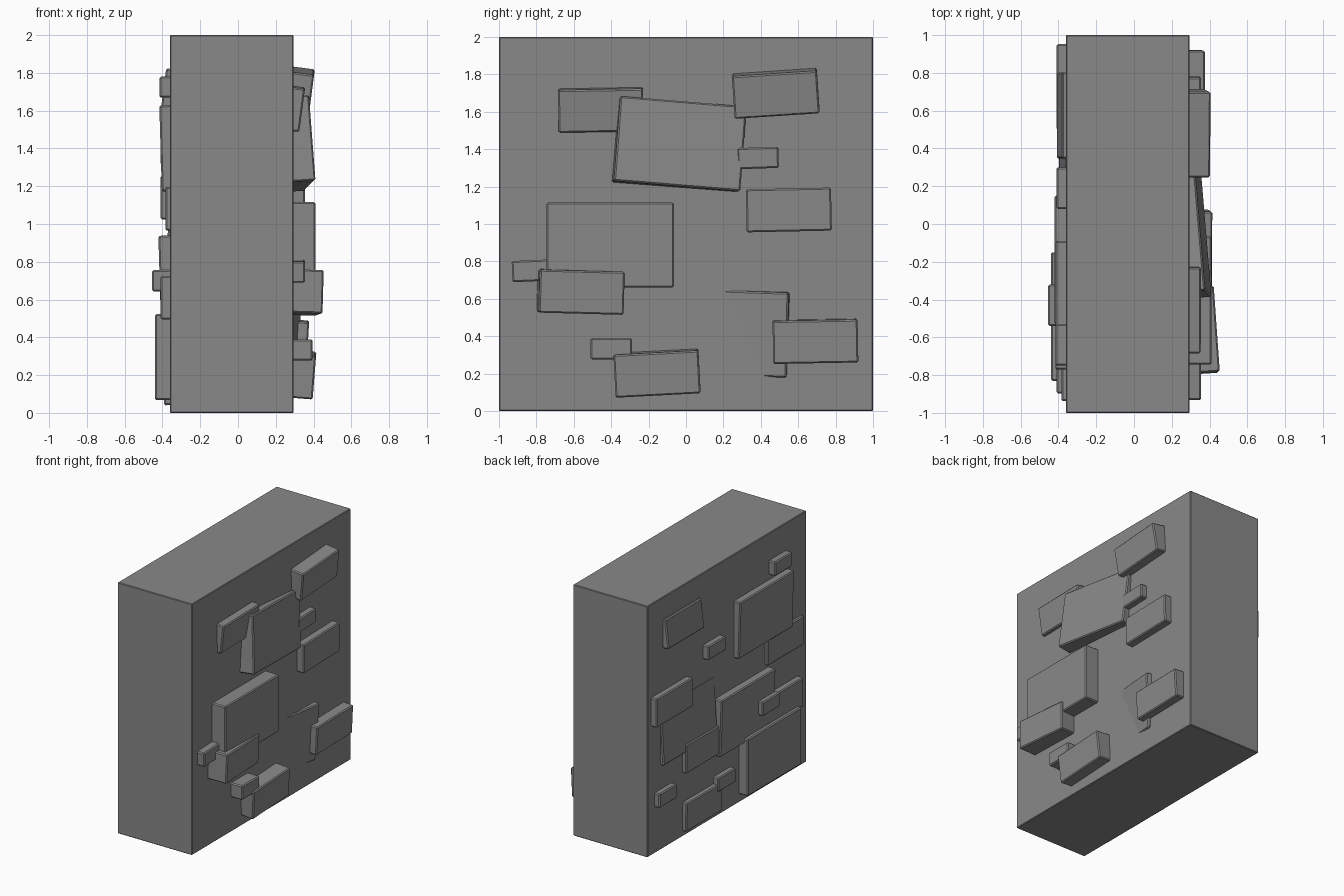
import bpy, math
from mathutils import Vector

cube = bpy.data.objects.get("Cube")
if cube:
    bpy.data.objects.remove(cube, do_unlink=True)

grey = bpy.data.materials.new("stone_grey")
grey.use_nodes = True
grey.diffuse_color = (0.25, 0.25, 0.25, 1)
grey.node_tree.nodes["Principled BSDF"].inputs["Base Color"].default_value = (0.25, 0.25, 0.25, 1)


def box(name, centre, size, bevel):
    """Bevelled box whose origin stays at the world origin until moved."""
    bpy.ops.mesh.primitive_cube_add(size=1)
    ob = bpy.context.object
    ob.name = name
    for v in ob.data.vertices:
        v.co = Vector(centre) + Vector(c * s for c, s in zip(v.co, size))
    mod = ob.modifiers.new("edge", "BEVEL")
    mod.width = bevel
    mod.segments = 1
    ob.data.materials.append(grey)
    return ob


# Wall block
box("wall_block", (-0.033, 0, 1), (0.655, 2, 2), 0.005)

# Three slab sizes: width, height
SIZES = {"large": (0.68, 0.455), "medium": (0.455, 0.23), "small": (0.22, 0.113)}
DEPTH = 0.2


def slab(name, side, kind, y, z, x, spin=0, pitch=0, yaw=0):
    """Slab sunk in the wall; pitch and yaw are outward slopes along z and y."""
    w, h = SIZES[kind]
    ob = box(name, (-side * DEPTH / 2, 0, 0), (DEPTH, w, h), 0.008)
    ob.location = (side * x, y, z)
    ob.rotation_euler = (math.radians(spin), side * math.atan(pitch), -side * math.atan(yaw))


# Slabs on the +x face
left_slabs = [
    ("medium", -0.455, 1.605, 0.34, 1, 0.13),
    ("large", -0.03, 1.43, 0.365, -4.7, -0.07, -0.09),
    ("medium", 0.48, 1.69, 0.39, 3.8, 0.13),
    ("small", 0.385, 1.353, 0.345, 2),
    ("medium", 0.55, 1.075, 0.355, 1.2),
    ("large", -0.405, 0.888, 0.41),
    ("small", -0.82, 0.75, 0.355, 2.5),
    ("medium", -0.557, 0.635, 0.435, -1.5, 0.03, -0.07),
    ("large", 0.205, 0.417, 0.282, -2, 0.06, 0.13),
    ("medium", 0.692, 0.37, 0.37, 1, 0.06),
    ("small", -0.4, 0.333, 0.395),
    ("medium", -0.155, 0.197, 0.405, 3, 0.08),
]
# Slabs on the -x face
right_slabs = [
    ("medium", 0.575, 1.71, 0.395, 0, -0.13),
    ("small", -0.64, 1.725, 0.415),
    ("large", -0.43, 1.4, 0.41, 0, 0.03),
    ("medium", -0.71, 1.08, 0.385),
    ("small", 0.19, 1.37, 0.41),
    ("medium", 0.725, 1.14, 0.41),
    ("large", 0.495, 0.9, 0.375, 0, -0.06),
    ("medium", 0.33, 0.62, 0.395),
    ("large", -0.19, 0.71, 0.415, 0, 0.03),
    ("small", -0.43, 0.7, 0.455),
    ("medium", -0.67, 0.61, 0.41),
    ("large", -0.49, 0.295, 0.44),
    ("small", 0.8, 0.425, 0.405),
    ("small", 0.06, 0.27, 0.405),
    ("medium", 0.33, 0.155, 0.395, 0, 0.03),
]
for label, side, slabs in (("left", 1, left_slabs), ("right", -1, right_slabs)):
    for i, params in enumerate(slabs):
        slab(f"{label}_{params[0]}_slab_{i + 1}", side, *params)
